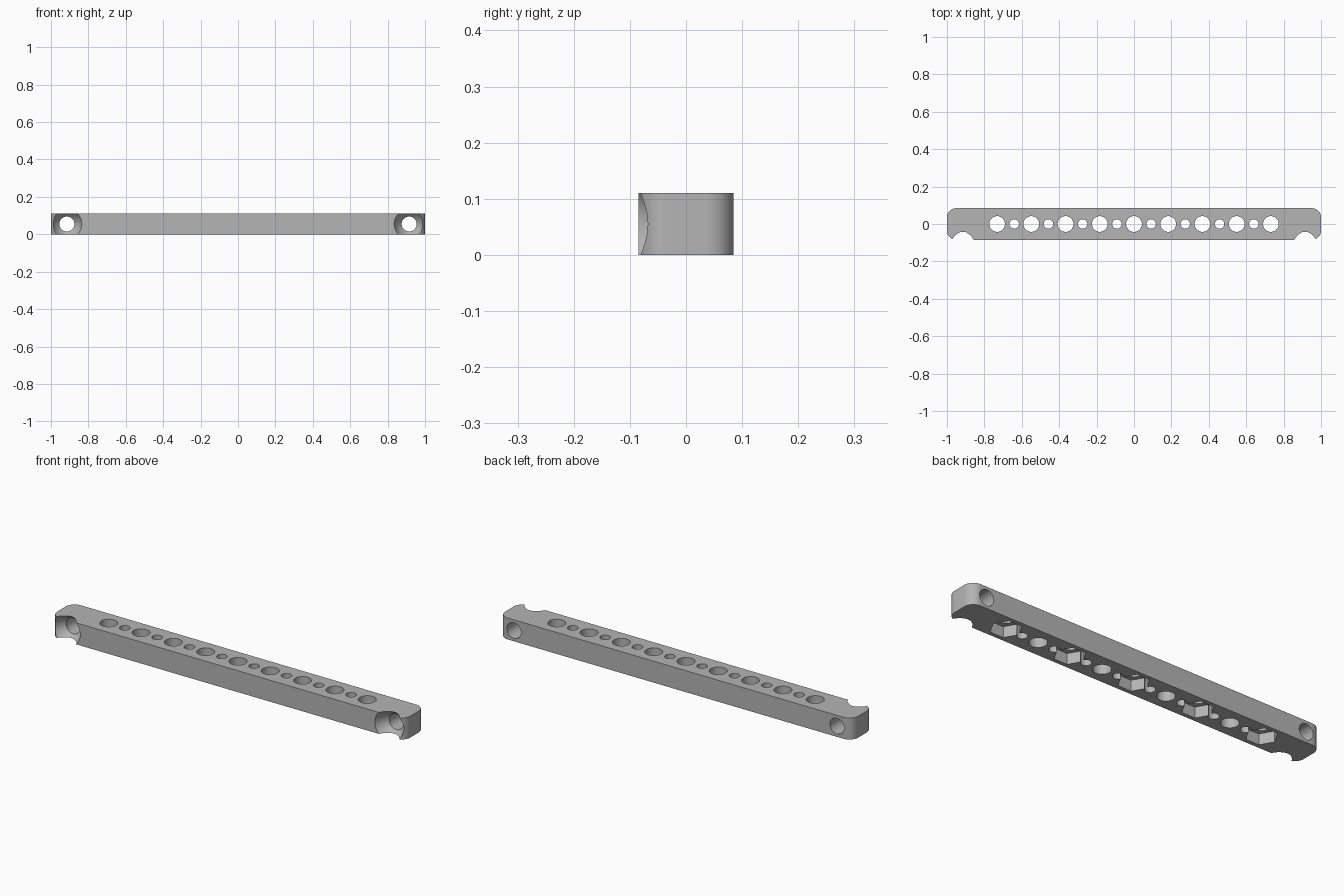
import bpy
import bmesh
import math
from mathutils import Matrix, Vector

if "Cube" in bpy.data.objects:
    bpy.data.objects.remove(bpy.data.objects["Cube"], do_unlink=True)

HALF_LENGTH, HALF_WIDTH, HEIGHT = 1.0, 0.085, 0.11
CORNER = 0.05
PITCH = 0.183          # spacing of the large holes
END_X = 0.915          # position of the cross holes

gray = bpy.data.materials.new("plain gray")
gray.use_nodes = True
color = (0.46, 0.46, 0.46, 1)
gray.diffuse_color = color
gray.node_tree.nodes["Principled BSDF"].inputs["Base Color"].default_value = color


def make_object(name, bm):
    bmesh.ops.recalc_face_normals(bm, faces=bm.faces[:])
    mesh = bpy.data.meshes.new(name)
    bm.to_mesh(mesh)
    bm.free()
    mesh.materials.append(gray)
    obj = bpy.data.objects.new(name, mesh)
    bpy.context.collection.objects.link(obj)
    return obj


def add_prism(bm, x, radius, z_low, z_high, sides):
    """Upright prism with a corner pointing along x."""
    ring = [bm.verts.new((x + radius * math.cos(math.tau * i / sides),
                          radius * math.sin(math.tau * i / sides), z_low))
            for i in range(sides)]
    face = bm.faces.new(ring)
    top = bmesh.ops.extrude_face_region(bm, geom=[face])["geom"]
    bmesh.ops.translate(bm, vec=(0, 0, z_high - z_low),
                        verts=[v for v in top if isinstance(v, bmesh.types.BMVert)])


def add_lathe(bm, x, profile, sides=48):
    """Turned shape around a front-to-back axis; profile is (y, radius)."""
    rings = []
    for y, r in profile:
        rings.append([bm.verts.new((x + r * math.cos(math.tau * i / sides), y,
                                    HEIGHT / 2 + r * math.sin(math.tau * i / sides)))
                      for i in range(sides)])
    for a, b in zip(rings, rings[1:]):
        for i in range(sides):
            j = (i + 1) % sides
            bm.faces.new((a[i], a[j], b[j], b[i]))
    bm.faces.new(rings[0])
    bm.faces.new(rings[-1])


# Bar body with rounded upright corners
bm = bmesh.new()
bmesh.ops.create_cube(bm, size=1, matrix=Matrix.Translation((0, 0, HEIGHT / 2))
                      @ Matrix.Diagonal((2 * HALF_LENGTH, 2 * HALF_WIDTH, HEIGHT, 1)))
upright = [e for e in bm.edges
           if abs((e.verts[0].co - e.verts[1].co).normalized().z) > 0.9]
bmesh.ops.bevel(bm, geom=upright, offset=CORNER, segments=12, profile=0.5,
                affect='EDGES')
bar = make_object("perforated_bar", bm)

# Alternating large and small through holes
holes = bmesh.new()
for i in range(-8, 9):
    add_prism(holes, i * PITCH / 2, 0.025 if i % 2 else 0.042, -0.05, HEIGHT + 0.05, 40)

# Hexagonal nut pockets under every second large hole
pockets = bmesh.new()
for i in range(-2, 3):
    add_prism(pockets, i * 2 * PITCH, 0.074, -0.05, 0.055, 6)

# Cross holes with flared recesses at the front
cross = bmesh.new()
flare = [(-0.12, 0.092), (-0.085, 0.08), (-0.065, 0.071), (-0.045, 0.058),
         (-0.032, 0.046), (-0.026, 0.04), (0.15, 0.04)]
for side in (-1, 1):
    add_lathe(cross, side * END_X, flare)

# Cut each group out of the bar
bpy.ops.object.select_all(action='DESELECT')
bpy.context.view_layer.objects.active = bar
bar.select_set(True)
for name, shape in (("through_hole_cutter", holes), ("nut_pocket_cutter", pockets),
                    ("cross_hole_cutter", cross)):
    cutter = make_object(name, shape)
    cutter.hide_render = True
    mod = bar.modifiers.new(name, 'BOOLEAN')
    mod.operation = 'DIFFERENCE'
    mod.solver = 'EXACT'
    mod.object = cutter
    bpy.ops.object.modifier_apply(modifier=mod.name)
    bpy.data.objects.remove(cutter, do_unlink=True)

bpy.ops.object.shade_smooth_by_angle(angle=math.radians(30))
